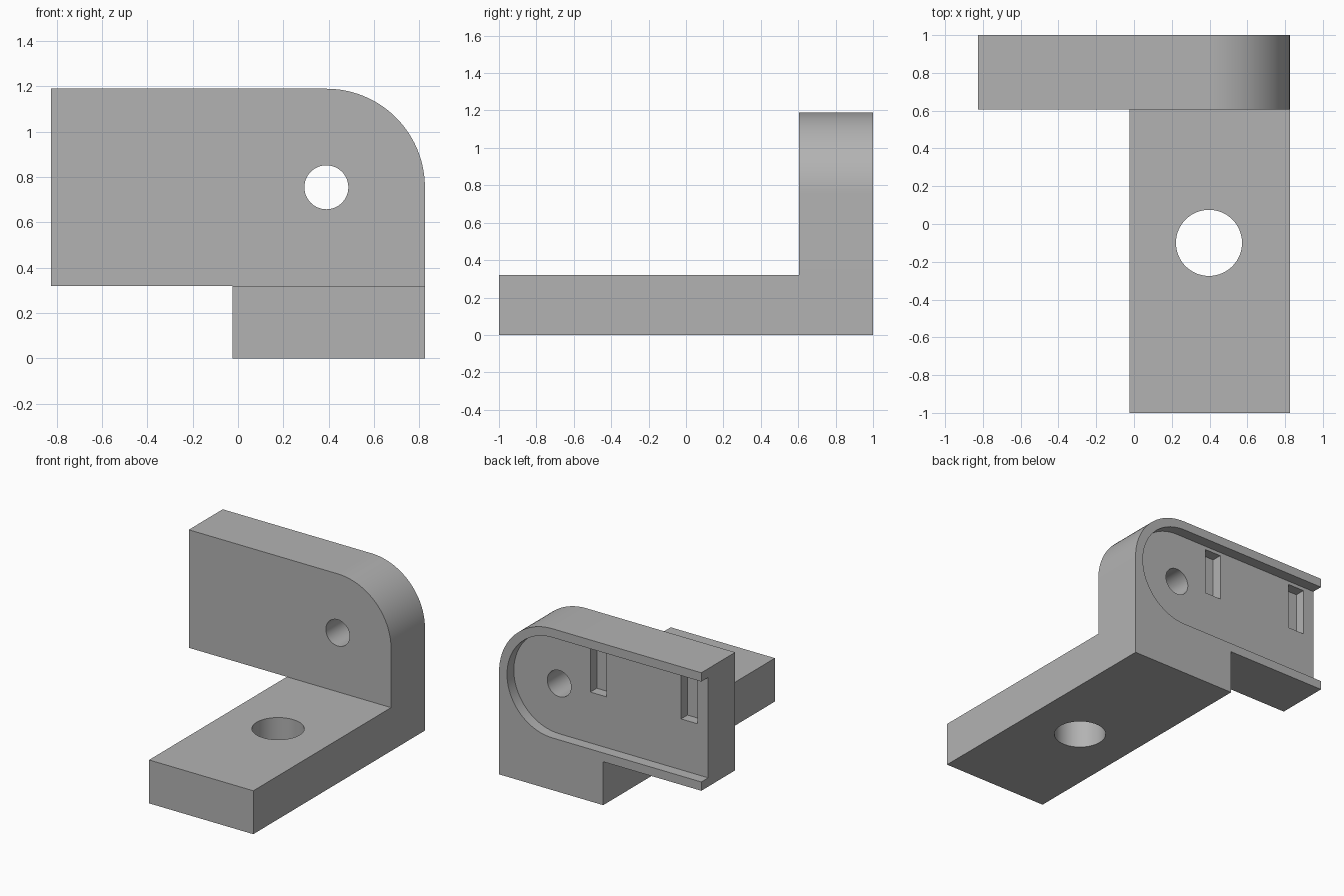
import bpy
from math import radians, sin, cos
from mathutils import Vector

cube = bpy.data.objects.get("Cube")
if cube:
    bpy.data.objects.remove(cube, do_unlink=True)

grey = bpy.data.materials.new("plain grey")
grey.use_nodes = True
colour = (0.45, 0.45, 0.45, 1)
grey.diffuse_color = colour
grey.node_tree.nodes["Principled BSDF"].inputs["Base Color"].default_value = colour

SIDE, TOP, BASE_TOP = 0.825, 1.19, 0.32
PLATE_FRONT, BACK = 0.605, 1.0
PIVOT_X, PIVOT_Z = 0.39, 0.755


def prism(name, profile, start, end, axis="Y"):
    """Extrude a closed 2D profile along Y (profile in XZ) or Z (profile in XY)."""
    def place(p, d):
        return (p[0], d, p[1]) if axis == "Y" else (p[0], p[1], d)
    n = len(profile)
    verts = [place(p, d) for d in (start, end) for p in profile]
    faces = [tuple(range(n)), tuple(reversed(range(n, 2 * n)))]
    faces += [(i, i + n, (i + 1) % n + n, (i + 1) % n) for i in range(n)]
    if axis == "Z":
        faces = [f[::-1] for f in faces]
    mesh = bpy.data.meshes.new(name)
    mesh.from_pydata(verts, [], faces)
    mesh.materials.append(grey)
    obj = bpy.data.objects.new(name, mesh)
    bpy.context.collection.objects.link(obj)
    return obj


def arc(x, z, r, a0, a1, steps):
    angles = [radians(a0 + (a1 - a0) * i / steps) for i in range(steps + 1)]
    return [(x + r * cos(a), z + r * sin(a)) for a in angles]


def rect(x0, x1, z0, z1):
    return [(x0, z0), (x1, z0), (x1, z1), (x0, z1)]


def circle(x, z, r):
    return arc(x, z, r, 0, 360, 64)[:-1]


def combine(target, other, operation):
    mod = target.modifiers.new(other.name, "BOOLEAN")
    mod.operation, mod.solver, mod.object = operation, "EXACT", other
    bpy.context.view_layer.objects.active = target
    bpy.ops.object.modifier_apply(modifier=mod.name)
    bpy.data.objects.remove(other, do_unlink=True)


# Upright plate with one rounded upper corner
outline = [(-SIDE, BASE_TOP), (SIDE, BASE_TOP)]
outline += arc(PIVOT_X, PIVOT_Z, TOP - PIVOT_Z, 0, 90, 24) + [(-SIDE, TOP)]
bracket = prism("angle_bracket", outline, PLATE_FRONT, BACK)

# Foot running forward under the plate
combine(bracket, prism("foot", rect(-0.025, SIDE, -1, BACK), 0, BASE_TOP, "Z"), "UNION")

# Round-ended channel in the back, open at the right end
channel = arc(PIVOT_X, PIVOT_Z, 0.37, -90, 90, 48)
channel += [(-1, PIVOT_Z + 0.37), (-1, PIVOT_Z - 0.37)]
combine(bracket, prism("channel", channel, 0.92, 1.1), "DIFFERENCE")

# Two narrow pockets in the channel floor
for x in (0.07, -0.67):
    pocket = prism("pocket", rect(x - 0.066, x + 0.066, 0.76, 1.1), 0.845, 1.05)
    combine(bracket, pocket, "DIFFERENCE")

# Through holes in the plate and the foot
combine(bracket, prism("plate_hole", circle(PIVOT_X, PIVOT_Z, 0.097), 0.5, 1.1), "DIFFERENCE")
combine(bracket, prism("foot_hole", circle(0.397, -0.1, 0.175), -0.1, 0.5, "Z"), "DIFFERENCE")

# Smooth the curved walls, keep the edges sharp
bpy.ops.object.select_all(action="DESELECT")
bracket.select_set(True)
bpy.context.view_layer.objects.active = bracket
bpy.ops.object.shade_smooth_by_angle(angle=radians(30))
